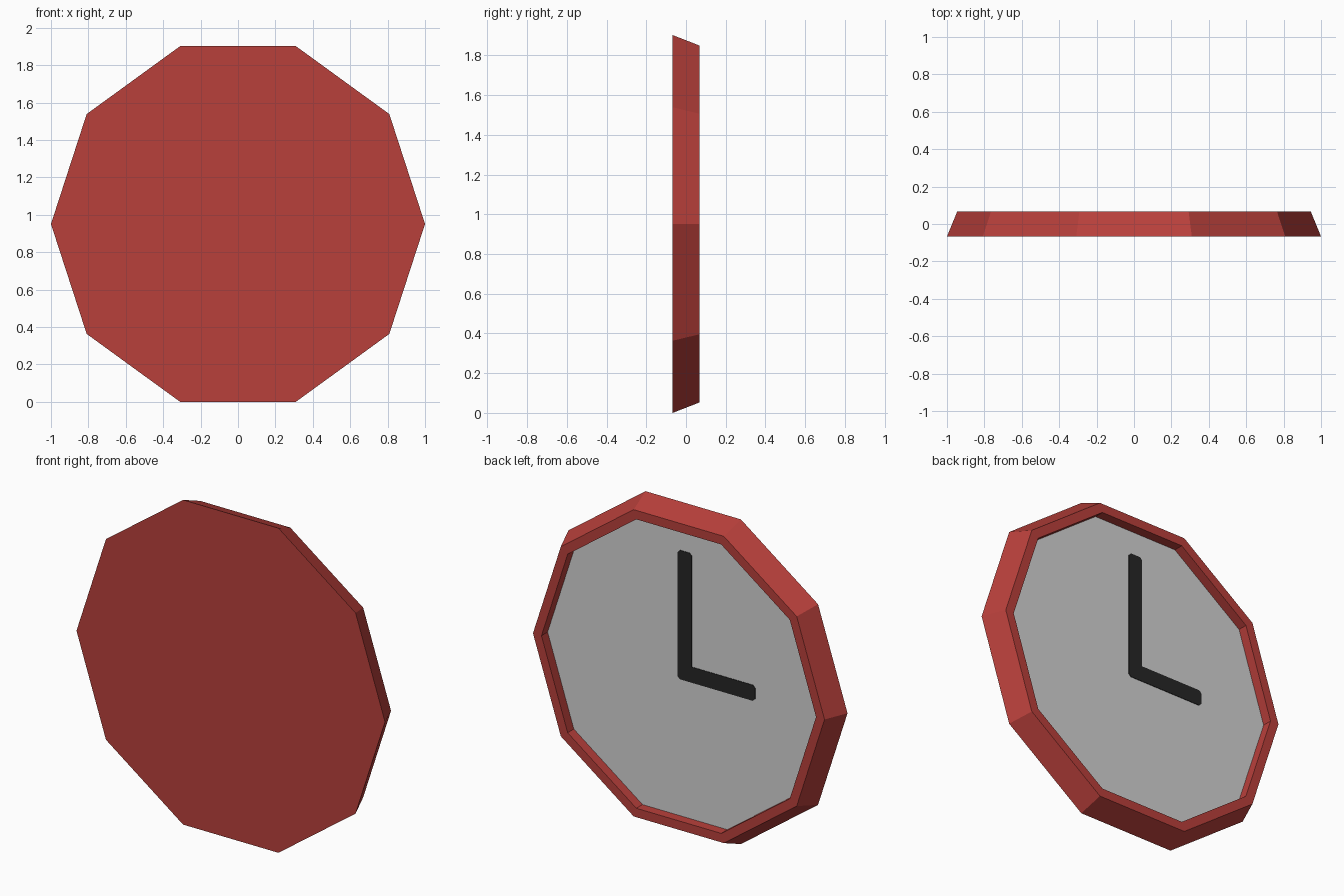
import bpy, bmesh, math

if "Cube" in bpy.data.objects:
    bpy.data.objects.remove(bpy.data.objects["Cube"])

SIDES = 10
CZ = math.sin(math.radians(72))      # centre height so the flat side rests on z = 0


def material(name, rgb):
    m = bpy.data.materials.new(name)
    m.diffuse_color = (*rgb, 1)
    m.use_nodes = True
    m.node_tree.nodes["Principled BSDF"].inputs["Base Color"].default_value = m.diffuse_color
    return m


def add_object(name, bm, mats):
    bmesh.ops.recalc_face_normals(bm, faces=bm.faces[:])
    me = bpy.data.meshes.new(name)
    bm.to_mesh(me)
    bm.free()
    for m in mats:
        me.materials.append(m)
    ob = bpy.data.objects.new(name, me)
    bpy.context.collection.objects.link(ob)
    return ob


red = material("red casing", (0.485, 0.051, 0.044))
grey = material("light grey dial", (0.65, 0.65, 0.65))
black = material("black hands", (0.019, 0.019, 0.019))

# Casing: tapered decagon with a raised rim around the recessed dial
DIAL_Y = 0.01
profile = [(1.0, -0.067), (0.945, 0.067), (0.89, 0.067), (0.89, DIAL_Y)]
bm = bmesh.new()
rings = []
for r, y in profile:
    rings.append([bm.verts.new((r * math.cos(math.tau * i / SIDES), y,
                                CZ + r * math.sin(math.tau * i / SIDES)))
                  for i in range(SIDES)])
for a, b in zip(rings, rings[1:]):
    for i in range(SIDES):
        j = (i + 1) % SIDES
        bm.faces.new((a[i], a[j], b[j], b[i]))
bm.faces.new(rings[0])
bm.faces.new(rings[-1]).material_index = 1   # dial
add_object("clock_casing", bm, [red, grey])

# Hands: one thin L-shaped plate showing three o'clock, seen from +y
W, C = 0.046, 0.015                  # half width, corner cut
MINUTE, HOUR = 0.71, 0.457
outline = [(W, -W + C), (W, MINUTE - C), (W - C, MINUTE),
           (-W + C, MINUTE), (-W, MINUTE - C), (-W, W),
           (-HOUR + C, W), (-HOUR, W - C), (-HOUR, -W + C),
           (-HOUR + C, -W), (W - C, -W)]
bm = bmesh.new()
base = bm.faces.new([bm.verts.new((x, DIAL_Y, CZ + z)) for x, z in outline])
top = bmesh.ops.extrude_face_region(bm, geom=[base])
for v in top["geom"]:
    if isinstance(v, bmesh.types.BMVert):
        v.co.y += 0.003
add_object("clock_hands", bm, [black])
